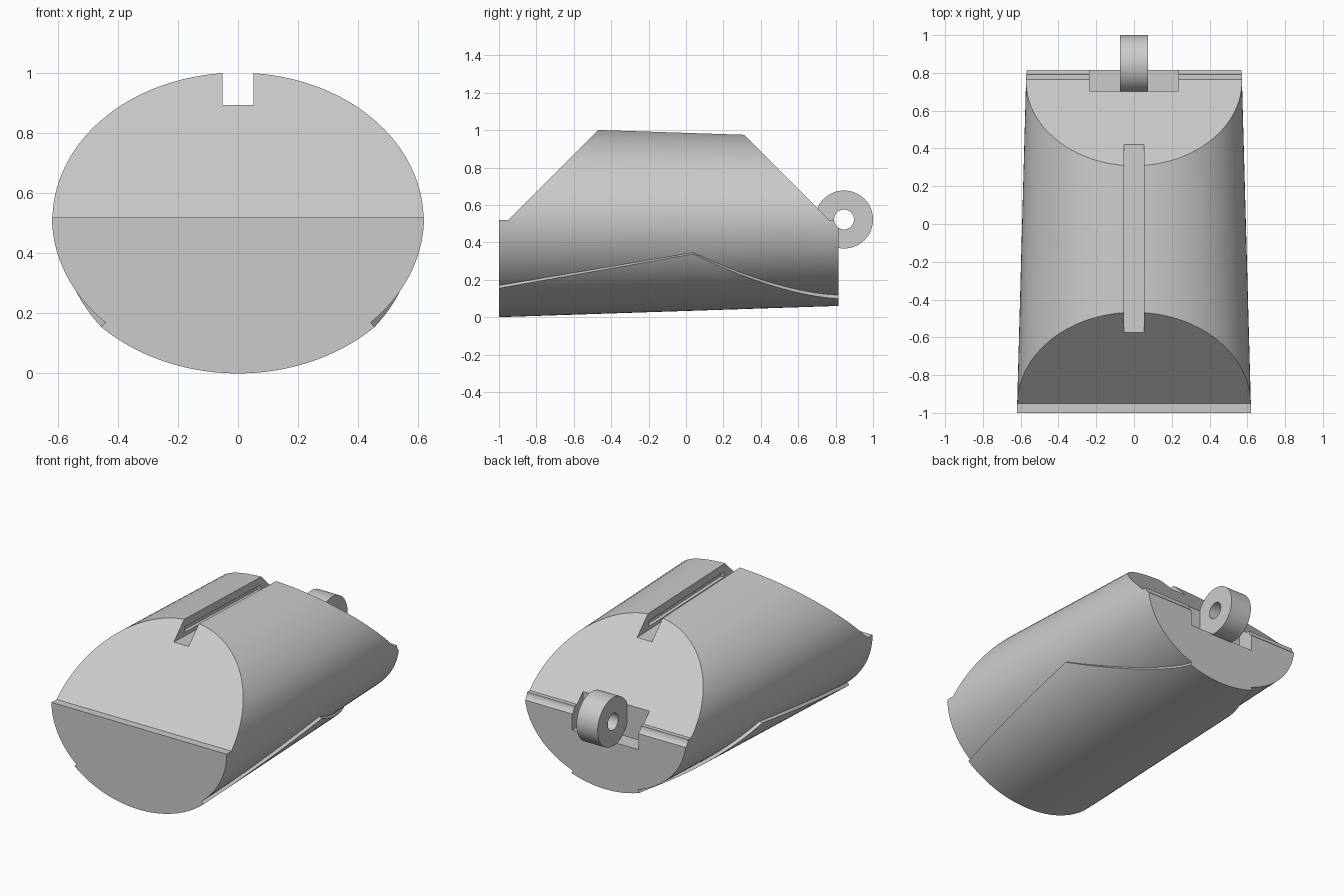
import bpy, bmesh
from math import sin, cos, pi, asin

if "Cube" in bpy.data.objects:
    bpy.data.objects.remove(bpy.data.objects["Cube"], do_unlink=True)

FRONT, BACK, MID = -1.0, 0.815, 0.52

grey = bpy.data.materials.new("light grey")
grey.use_nodes = True
grey.diffuse_color = (0.6, 0.6, 0.6, 1)
grey.node_tree.nodes["Principled BSDF"].inputs["Base Color"].default_value = (0.6, 0.6, 0.6, 1)


def make(name, bm):
    bmesh.ops.recalc_face_normals(bm, faces=bm.faces)
    mesh = bpy.data.meshes.new(name)
    bm.to_mesh(mesh)
    bm.free()
    mesh.materials.append(grey)
    obj = bpy.data.objects.new(name, mesh)
    bpy.context.collection.objects.link(obj)
    return obj


def loft(name, rings):
    """Closed rings of equal length, skinned and capped at both ends."""
    bm = bmesh.new()
    loops = [[bm.verts.new(p) for p in r] for r in rings]
    n = len(loops[0])
    for a, b in zip(loops, loops[1:]):
        for i in range(n):
            j = (i + 1) % n
            bm.faces.new((a[i], a[j], b[j], b[i]))
    bm.faces.new(loops[0])
    bm.faces.new(loops[-1])
    return make(name, bm)


def prism(name, profile, half):
    """Side profile of (y, z) points extended across x."""
    return loft(name, [[(x, y, z) for y, z in profile] for x in (-half, half)])


def circle(y, z, r, n=64):
    return [(y + r * cos(2 * pi * i / n), z + r * sin(2 * pi * i / n)) for i in range(n)]


def cut(obj, cutter):
    cutter.hide_render = True
    mod = obj.modifiers.new("cut", 'BOOLEAN')
    mod.operation, mod.solver, mod.object = 'DIFFERENCE', 'EXACT', cutter
    bpy.context.view_layer.objects.active = obj
    bpy.ops.object.modifier_apply(modifier=mod.name)
    bpy.data.objects.remove(cutter, do_unlink=True)


def smooth(obj):
    bpy.ops.object.select_all(action='DESELECT')
    obj.select_set(True)
    bpy.context.view_layer.objects.active = obj
    bpy.ops.object.shade_smooth_by_angle(angle=0.5)


def radii(y, grow=0.0):
    t = (y - FRONT) / (BACK - FRONT)
    return 0.62 - 0.05 * t + grow, 0.5 - 0.06 * t + grow


def arc(y, grow, start, end, n):
    rx, rz = radii(y, grow)
    angles = [start + (end - start) * i / n for i in range(n + 1)]
    return [(rx * cos(a), y, MID + rz * sin(a)) for a in angles]


# Tapered oval body
body = loft("body", [arc(y, 0, 0, 2 * pi, 128)[:-1] for y in (FRONT, BACK)])

# Sloped ends above the ledges
cut(body, prism("front_slope", [(-1.2, MID), (-0.95, MID), (-0.25, 1.22), (-1.2, 1.22)], 1))
cut(body, prism("back_slope", [(1.1, MID), (0.765, MID), (0.065, 1.22), (1.1, 1.22)], 1))

# Hinge recess and pin groove
cut(body, prism("hinge_recess", [(0.705, 0.375), (1, 0.375), (1, 0.8), (0.705, 0.8)], 0.235))
cut(body, prism("pin_groove", circle(0.845, 0.522, 0.053), 1))

# Top slot with undercut side grooves
cut(body, prism("top_slot", [(-0.8, 0.902), (0.6, 0.86), (0.6, 1.2), (-0.8, 1.2)], 0.052))
cut(body, prism("slot_groove", [(-0.46, 0.915), (0.3, 0.89), (0.3, 0.925), (-0.46, 0.95)], 0.075))
smooth(body)


# Raised lower shell whose rim rises to a peak along each side
def rim_height(y):
    if y < 0.04:
        return 0.155 + 0.183 * (y - FRONT) / 1.04
    return 0.1 + 0.238 * ((BACK - y) / (BACK - 0.04)) ** 1.6


stations = [FRONT + 1.04 * i / 12 for i in range(12)]
stations += [0.04 + (BACK - 0.04) * i / 20 for i in range(21)]
rings = []
for y in stations:
    a = asin((rim_height(y) - MID) / radii(y, 0.02)[1])
    rings.append(arc(y, 0.02, a, -pi - a, 64) + arc(y, -0.006, -pi - a, a, 64))
smooth(loft("lower_shell", rings))

# Hinge ring
ring = prism("hinge_ring", circle(0.845, 0.522, 0.155), 0.075)
cut(ring, prism("ring_hole", circle(0.845, 0.522, 0.053), 0.2))
smooth(ring)
